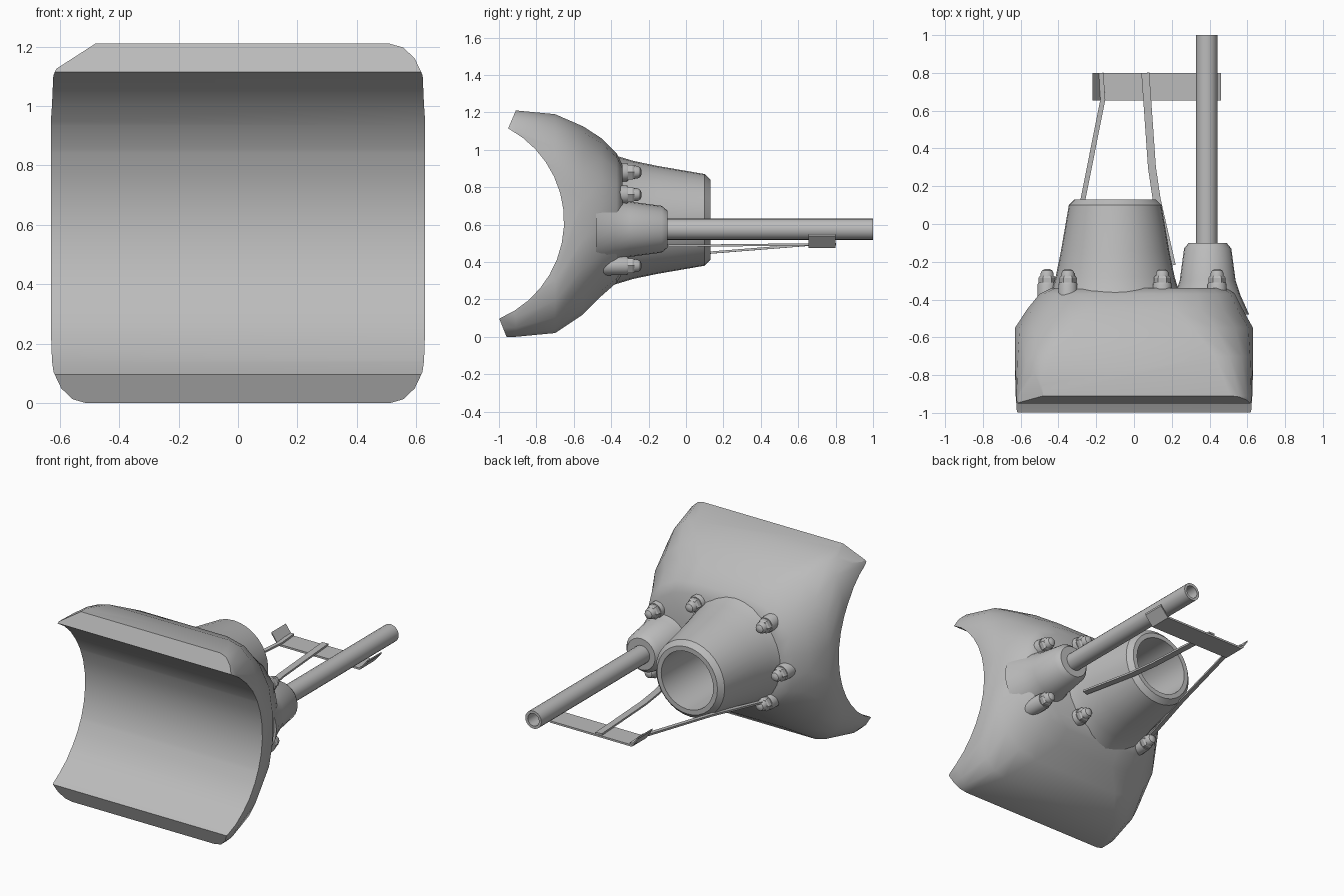
import bpy, bmesh, math
from mathutils import Vector

if "Cube" in bpy.data.objects:
    bpy.data.objects.remove(bpy.data.objects["Cube"])

grey = bpy.data.materials.new("cast_grey")
grey.diffuse_color = (0.5, 0.5, 0.5, 1)
grey.use_nodes = True
grey.node_tree.nodes["Principled BSDF"].inputs["Base Color"].default_value = grey.diffuse_color


def finish(name, bm, angle=35):
    bmesh.ops.recalc_face_normals(bm, faces=bm.faces)
    me = bpy.data.meshes.new(name)
    bm.to_mesh(me)
    bm.free()
    ob = bpy.data.objects.new(name, me)
    bpy.context.collection.objects.link(ob)
    me.materials.append(grey)
    smooth(ob, angle)
    return ob


def smooth(ob, angle):
    bpy.ops.object.select_all(action='DESELECT')
    ob.select_set(True)
    bpy.context.view_layer.objects.active = ob
    bpy.ops.object.shade_smooth_by_angle(angle=math.radians(angle))


def loft(rings):
    """Skin a list of equal-length point rings and cap both ends."""
    bm = bmesh.new()
    vr = [[bm.verts.new(p) for p in r] for r in rings]
    n = len(vr[0])
    for a, b in zip(vr, vr[1:]):
        for i in range(n):
            j = (i + 1) % n
            bm.faces.new((a[i], a[j], b[j], b[i]))
    bm.faces.new(vr[0])
    bm.faces.new(vr[-1])
    return bm


def turned(name, x, z, profile, n=32, angle=35):
    """Round part along y; profile holds (y, radius)."""
    rings = [[(x + r * math.cos(2 * math.pi * i / n), y, z + r * math.sin(2 * math.pi * i / n))
              for i in range(n)] for y, r in profile]
    return finish(name, loft(rings), angle)


def rounded(y, x0, x1, z0, z1, rx, rz, n=5):
    pts = []
    for q, (cx, cz) in enumerate([(x1 - rx, z1 - rz), (x0 + rx, z1 - rz),
                                  (x0 + rx, z0 + rz), (x1 - rx, z0 + rz)]):
        for i in range(n):
            a = math.pi / 2 * (q + i / (n - 1))
            pts.append((cx + rx * math.cos(a), y, cz + rz * math.sin(a)))
    return pts


def strap(name, path, width, thick):
    rings = []
    for i, p in enumerate(path):
        t = Vector(path[min(i + 1, len(path) - 1)]) - Vector(path[max(i - 1, 0)])
        side = t.cross(Vector((0, 0, 1))).normalized()
        up = side.cross(t).normalized()
        rings.append([Vector(p) + side * width * a / 2 + up * thick * b / 2
                      for a, b in ((-1, -1), (1, -1), (1, 1), (-1, 1))])
    return finish(name, loft(rings), 20)


# shield body: rounded sections growing narrower to the back
sections = [
    (-1.06, -.63, .63, 0, 1.21, .12, .17),
    (-0.91, -.63, .63, 0, 1.21, .12, .17),
    (-0.70, -.63, .63, .02, 1.19, .20, .28),
    (-0.55, -.63, .63, .12, 1.125, .32, .40),
    (-0.45, -.565, .575, .22, 1.06, .36, .36),
    (-0.37, -.50, .535, .29, .98, .32, .28),
    (-0.34, -.44, .49, .34, .92, .28, .24),
]
bm = loft([rounded(*s) for s in sections])
# clipped upper corner
cut = bmesh.ops.bisect_plane(bm, geom=bm.verts[:] + bm.edges[:] + bm.faces[:],
                             plane_co=(-.62, 0, 1.12), plane_no=(-.09, 0, .14), clear_outer=True)
bmesh.ops.holes_fill(bm, edges=[e for e in cut['geom_cut'] if isinstance(e, bmesh.types.BMEdge)])
shield = finish("shield", bm)

# hollow front, cut by an arc profile
arc = []
for i in range(15):
    a = math.radians(62 - 129.4 * i / 14)
    arc.append((-1.215 + .563 * math.cos(a), .617 + .563 * math.sin(a)))
prof = arc + [(-.92, -.1), (-1.4, -.1), (-1.4, 1.31), (-.867, 1.31)]
cutter = finish("hollow_cutter", loft([[(x, y, z) for y, z in prof] for x in (-.8, .8)]))
mod = shield.modifiers.new("hollow", 'BOOLEAN')
mod.operation, mod.solver, mod.object = 'DIFFERENCE', 'EXACT', cutter
bpy.context.view_layer.objects.active = shield
bpy.ops.object.modifier_apply(modifier="hollow")
bpy.data.objects.remove(cutter)
smooth(shield, 32)

# large sleeve with open bore, and small boss with a tube
turned("barrel_sleeve", -.1, .625,
       [(-.47, .40), (-.38, .345), (-.28, .315), (-.15, .288), (.10, .245), (.13, .215),
        (.13, .185), (-.30, .175)])
turned("small_boss", .39, .575,
       [(-.48, .22), (-.38, .175), (-.30, .148), (-.13, .125), (-.10, .10)], 24)
turned("tube", .385, .575, [(-.15, .057), (1, .057), (1, .04), (.75, .04)], 20)

# bolts on short round seats
for i, (x, z) in enumerate([(.44, .76), (.15, .88), (-.35, .88), (-.46, .60),
                            (-.35, .38), (.15, .38), (.44, .38)]):
    turned(f"bolt_seat_{i}", x, z, [(-.48, .052), (-.32, .05), (-.31, .046)], 16)
    turned(f"bolt_nut_{i}", x, z, [(-.33, .045), (-.285, .045), (-.275, .038)], 6, 20)
    turned(f"bolt_cap_{i}", x, z, [(-.29, .036), (-.26, .034), (-.245, .026), (-.237, .01)], 12)

# bracket plate with both ends bent up
top = [(-.22, .55), (-.175, .487), (.405, .487), (.46, .55)]
section = top + [(x, z - .012) for x, z in reversed(top)]
finish("bracket_plate", loft([[(x, y, z) for x, z in section] for y in (.655, .80)]), 20)

# straps holding the bracket
strap("left_strap", [(-.36, -.30, .40), (-.27, .13, .45), (-.165, .66, .492), (-.175, .80, .494)], .026, .012)
strap("right_strap", [(.20, -.22, .485), (.12, .13, .488), (.095, .30, .490), (.06, .80, .495)], .042, .012)
